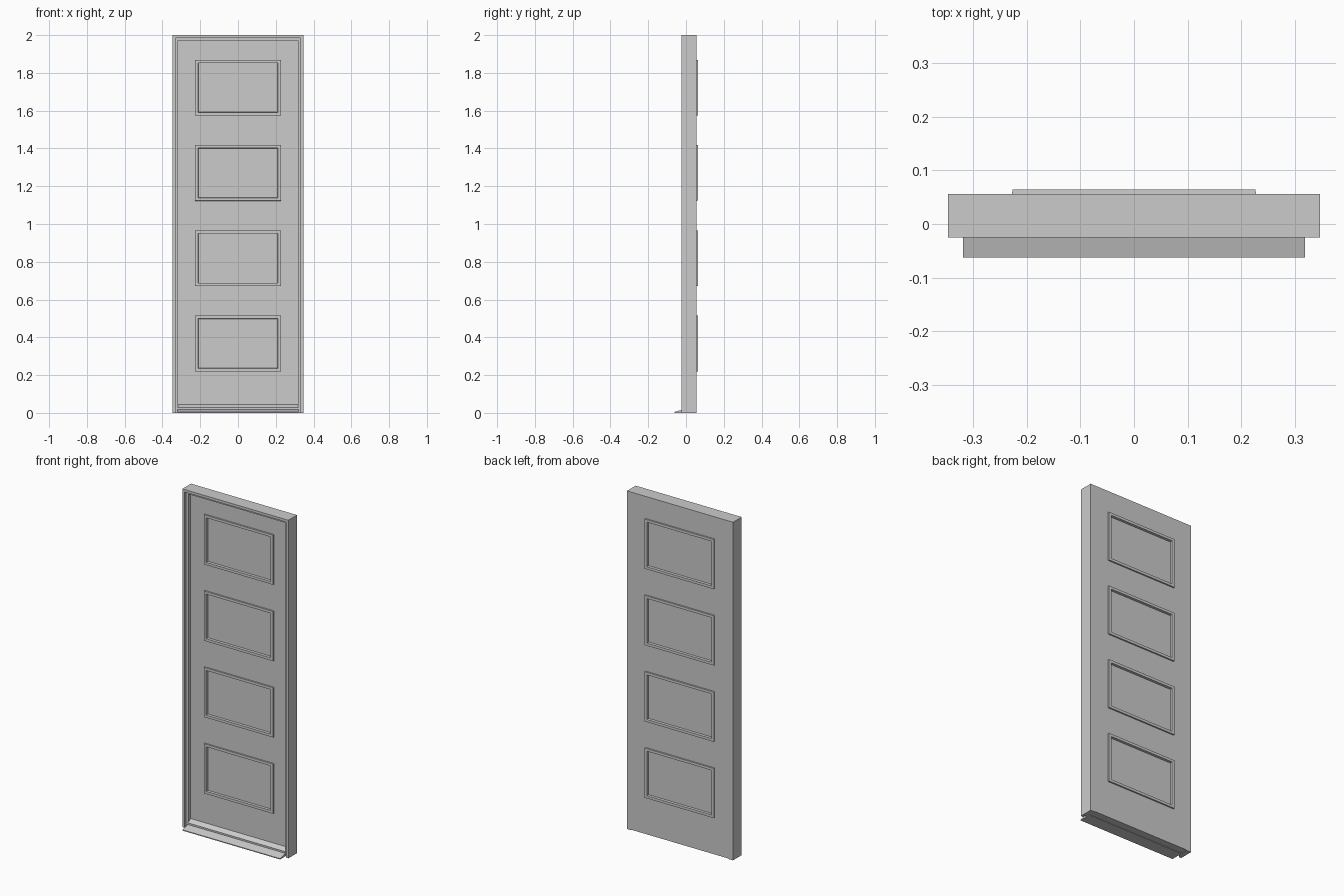
import bpy, bmesh

if "Cube" in bpy.data.objects:
    bpy.data.objects.remove(bpy.data.objects["Cube"])

W, H = 0.347, 2.0            # half width and height of the frame
FRONT, BACK = -0.025, 0.056  # frame depth
LEAF_FRONT = 0.012


def finish(bm, name):
    bmesh.ops.recalc_face_normals(bm, faces=bm.faces)
    me = bpy.data.meshes.new(name)
    bm.to_mesh(me)
    bm.free()
    ob = bpy.data.objects.new(name, me)
    bpy.context.collection.objects.link(ob)
    return ob


def loft(name, rings):
    """Closed solid through matching cross-section rings."""
    bm = bmesh.new()
    rows = [[bm.verts.new(p) for p in r] for r in rings]
    n = len(rows[0])
    for a, b in zip(rows, rows[1:]):
        for i in range(n):
            j = (i + 1) % n
            bm.faces.new((a[i], a[j], b[j], b[i]))
    bm.faces.new(rows[0])
    bm.faces.new(rows[-1])
    return finish(bm, name)


# Frame: stepped section (inset, y) swept up, across and down with mitred corners
section = [(0, FRONT), (0.015, FRONT), (0.015, FRONT + 0.015),
           (0.029, FRONT + 0.015), (0.029, BACK), (0, BACK)]
loft("door_frame", [
    [(-W + i, y, 0) for i, y in section],
    [(-W + i, y, H - i) for i, y in section],
    [(W - i, y, H - i) for i, y in section],
    [(W - i, y, 0) for i, y in section]])

# Sloping threshold with a small upstand under the leaf
sill = [(-0.062, 0), (-0.062, 0.005), (-0.025, 0.015), (-0.014, 0.018),
        (-0.014, 0.028), (0.0125, 0.044), (0.0125, 0)]
loft("threshold", [[(x, y, z) for y, z in sill] for x in (-0.319, 0.319)])

# Door leaf: gridded slab, four moulded and sunk panels on both faces
xs = [-0.318, -0.227, 0.227, 0.318]
zs = [0.003]
for k in range(4):
    zs += [0.22 + 0.4515 * k, 0.515 + 0.4515 * k]
zs.append(H - 0.029)

bm = bmesh.new()
panels = []
for y in (LEAF_FRONT, BACK):
    grid = [[bm.verts.new((x, y, z)) for x in xs] for z in zs]
    for r in range(len(zs) - 1):
        for c in range(3):
            q = [grid[r][c], grid[r][c + 1], grid[r + 1][c + 1], grid[r + 1][c]]
            f = bm.faces.new(q if y == LEAF_FRONT else q[::-1])
            if c == 1 and r % 2 == 1:
                panels.append(f)
rim = [e for e in bm.edges if e.is_boundary]
bmesh.ops.bridge_loops(bm, edges=rim)
bm.normal_update()
for width, depth in ((0.0005, 0.008), (0.022, 0), (0.002, -0.014)):
    bmesh.ops.inset_individual(bm, faces=panels, thickness=width, depth=depth)
    bm.normal_update()
finish(bm, "door_leaf")
